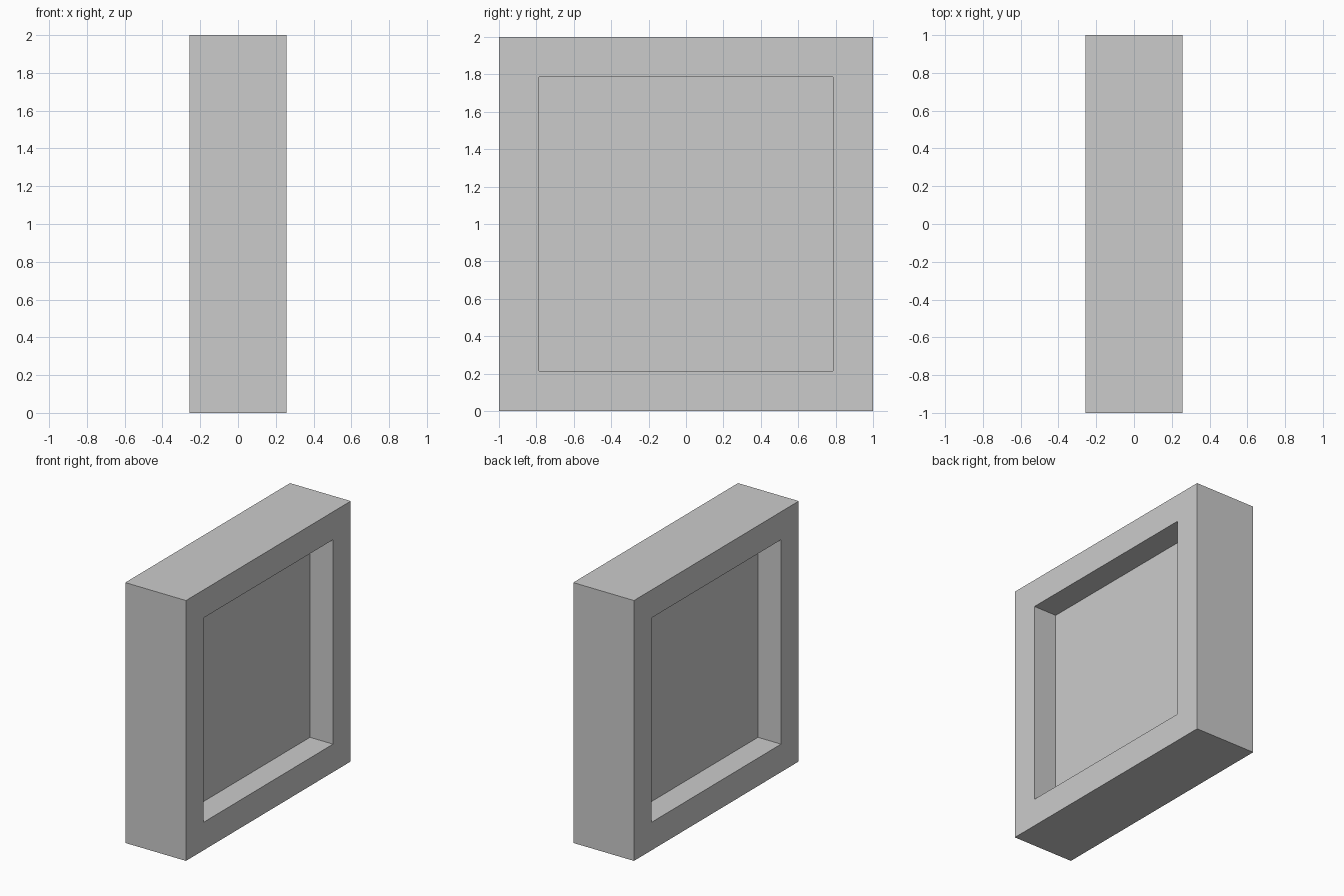
import bpy, bmesh
from mathutils import Matrix, Vector

if "Cube" in bpy.data.objects:
    bpy.data.objects.remove(bpy.data.objects["Cube"])

DEPTH, SIZE = 0.516, 2.0
BORDER, RECESS = 0.215, 0.196

# Square slab standing on the ground
bm = bmesh.new()
bmesh.ops.create_cube(bm, size=1, matrix=Matrix.Translation((0, 0, SIZE / 2))
                      @ Matrix.Diagonal((DEPTH, SIZE, SIZE, 1)))
bm.normal_update()

# Matching square recess on both broad sides, leaving a thin central panel
for side in [f for f in bm.faces if abs(f.normal.x) > 0.9]:
    sign = 1 if side.normal.x > 0 else -1
    bmesh.ops.inset_region(bm, faces=[side], thickness=BORDER, use_even_offset=True)
    panel = bmesh.ops.extrude_discrete_faces(bm, faces=[side])["faces"][0]
    bmesh.ops.translate(bm, verts=panel.verts, vec=Vector((-sign * RECESS, 0, 0)))

bmesh.ops.recalc_face_normals(bm, faces=bm.faces)
mesh = bpy.data.meshes.new("recessed_panel_block")
bm.to_mesh(mesh)
bm.free()
block = bpy.data.objects.new("recessed_panel_block", mesh)
bpy.context.collection.objects.link(block)
